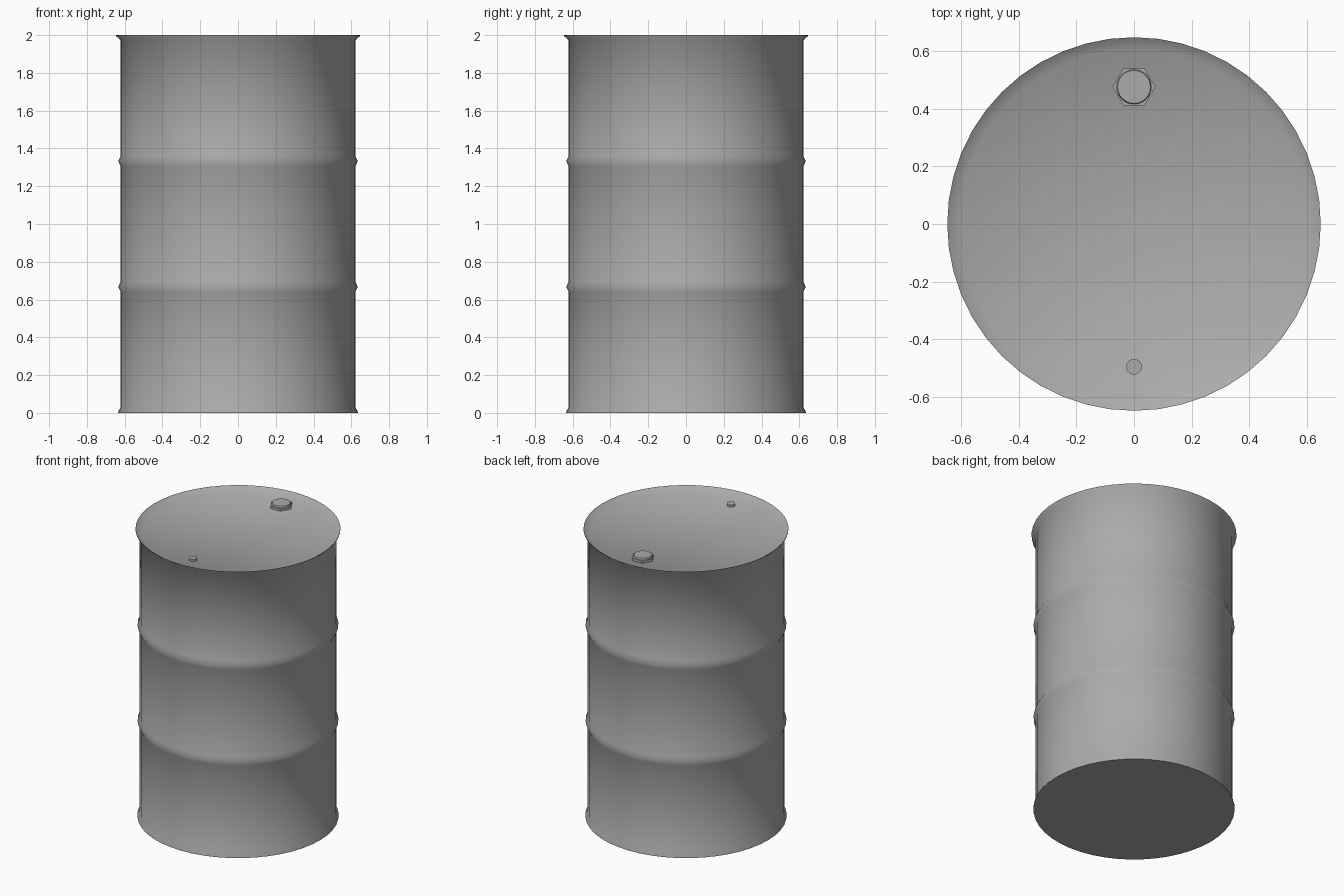
import bpy, bmesh, math

if "Cube" in bpy.data.objects:
    bpy.data.objects.remove(bpy.data.objects["Cube"])

steel = bpy.data.materials.new("dark_steel")
steel.diffuse_color = (0.41, 0.41, 0.41, 1)
steel.use_nodes = True
steel.node_tree.nodes["Principled BSDF"].inputs["Base Color"].default_value = steel.diffuse_color


def lathe(name, profile, sides, loc=(0, 0, 0), angle=35):
    """Revolve (radius, z) points around z and cap both ends."""
    bm = bmesh.new()
    rings = []
    for r, z in profile:
        rings.append([bm.verts.new((r * math.cos(2 * math.pi * i / sides),
                                    r * math.sin(2 * math.pi * i / sides), z))
                      for i in range(sides)])
    for a, b in zip(rings, rings[1:]):
        for i in range(sides):
            j = (i + 1) % sides
            bm.faces.new((a[i], a[j], b[j], b[i]))
    bm.faces.new(rings[0][::-1])
    bm.faces.new(rings[-1])
    mesh = bpy.data.meshes.new(name)
    bm.to_mesh(mesh)
    bm.free()
    mesh.materials.append(steel)
    ob = bpy.data.objects.new(name, mesh)
    ob.location = loc
    bpy.context.collection.objects.link(ob)
    bpy.ops.object.select_all(action='DESELECT')
    ob.select_set(True)
    bpy.context.view_layer.objects.active = ob
    bpy.ops.object.shade_smooth_by_angle(angle=math.radians(angle))
    return ob


# Drum shell: bottom lip, two rolling hoops, flared rim and recessed lid
BODY = 0.621
profile = [(0.635, 0), (0.635, 0.006), (BODY, 0.030)]
for z in (0.667, 1.333):
    profile += [(BODY, z - 0.028), (0.634, z), (BODY, z + 0.028)]
profile += [(BODY, 1.972), (0.647, 1.996), (0.647, 2.0), (0.605, 1.972)]
lathe("drum_shell", profile, 48, angle=60)

# Large filler bung: hexagonal base with a round plug
lathe("filler_bung_base", [(0.074, 1.965), (0.074, 1.989)], 6, (0, 0.475, 0))
lathe("filler_bung_plug", [(0.060, 1.985), (0.060, 1.994), (0.057, 2.0)],
      24, (0, 0.475, 0))

# Small vent bung
lathe("vent_bung", [(0.027, 1.965), (0.027, 1.986)], 16, (0, -0.495, 0))
